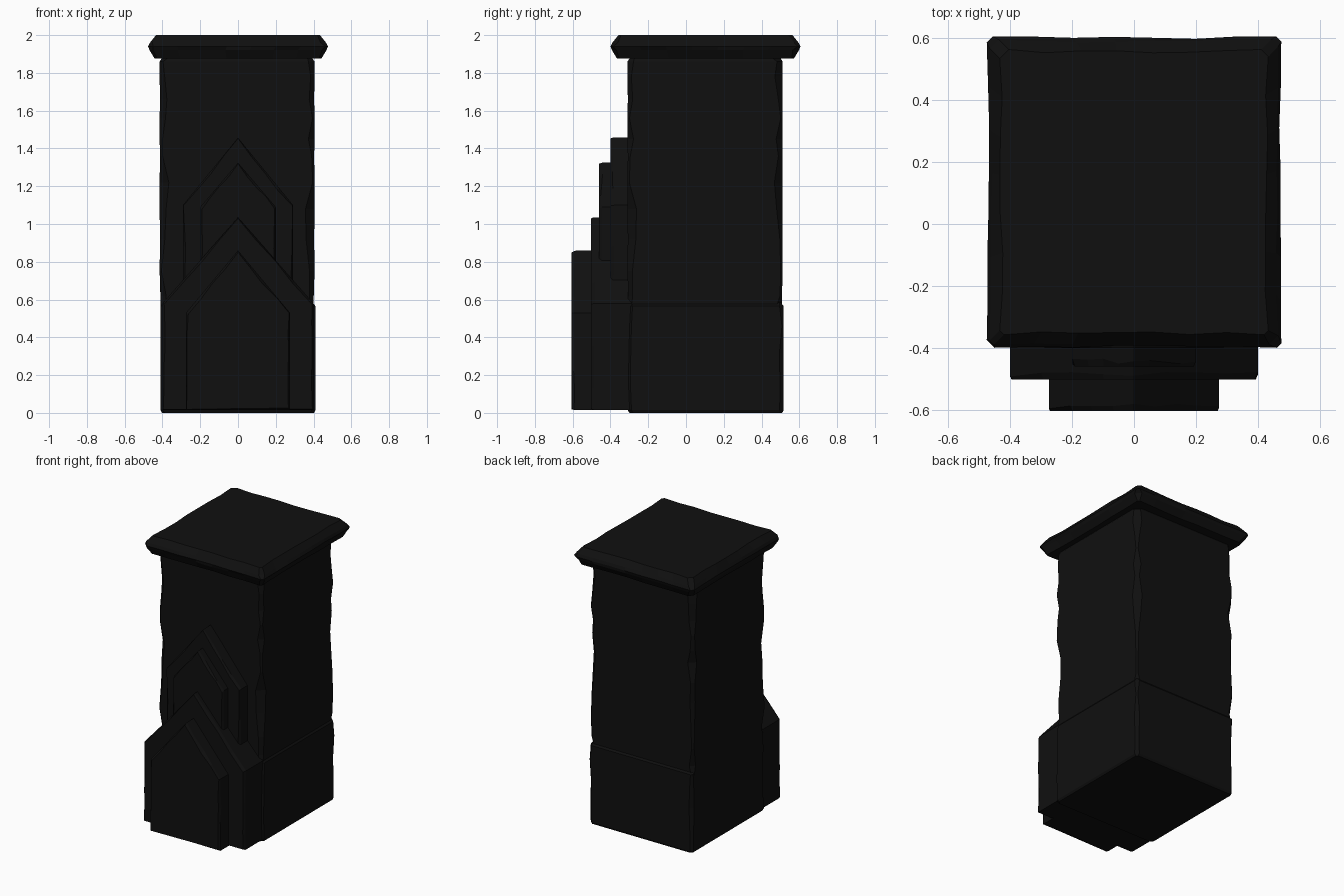
import bpy
import bmesh
import random
from mathutils import Vector

random.seed(7)

old = bpy.data.objects.get("Cube")
if old:
    bpy.data.objects.remove(old, do_unlink=True)

# Single dark stone colour
stone = bpy.data.materials.new("black stone")
stone.use_nodes = True
colour = (0.005, 0.005, 0.005, 1)
stone.diffuse_color = colour
stone.node_tree.nodes["Principled BSDF"].inputs["Base Color"].default_value = colour


def loft(name, rings):
    """Skin a stack of equal-length point rings and close both ends."""
    bm = bmesh.new()
    loops = [[bm.verts.new(p) for p in ring] for ring in rings]
    for low, high in zip(loops, loops[1:]):
        for i in range(len(low)):
            j = (i + 1) % len(low)
            bm.faces.new((low[i], low[j], high[j], high[i]))
    bm.faces.new(loops[0][::-1])
    bm.faces.new(loops[-1])
    bmesh.ops.recalc_face_normals(bm, faces=bm.faces)
    mesh = bpy.data.meshes.new(name)
    bm.to_mesh(mesh)
    bm.free()
    mesh.materials.append(stone)
    obj = bpy.data.objects.new(name, mesh)
    bpy.context.collection.objects.link(obj)
    return obj


def block_ring(x0, x1, y0, y1, z, chips, sides=1, wobble=0):
    """Rectangle with chipped corners; long sides may be split and worn inward."""
    corners = [(x0, y0), (x1, y0), (x1, y1), (x0, y1)]
    centre = Vector(((x0 + x1) / 2, (y0 + y1) / 2))
    points = []
    for i in range(4):
        a, b = Vector(corners[i]), Vector(corners[(i + 1) % 4])
        along = (b - a).normalized()
        start, end = a + along * chips[i], b - along * chips[(i + 1) % 4]
        inward = Vector((-along.y, along.x))
        for k in range(sides + 1):
            p = start.lerp(end, k / sides)
            if 0 < k < sides:
                p += inward * random.uniform(0, wobble)
            points.append((p.x, p.y, z))
    return points


def chipped_block(name, x0, x1, y0, y1, levels, deep):
    """Block whose upright corners are chipped by a random amount per level."""
    rings = []
    for z, inset in levels:
        chips = [random.uniform(0.008, deep) for _ in range(4)]
        rings.append(block_ring(x0 + inset, x1 - inset, y0 + inset, y1 - inset, z, chips))
    return loft(name, rings)


def gable(name, half, eave, apex, front, back=-0.28, bottom=0.015):
    """Pointed slab with a worn front edge."""
    outline = [(-half, bottom), (half, bottom), (half, eave), (0, apex), (-half, eave)]
    splits = [1, 5, 4, 4, 5]
    edge = []
    for i, n in enumerate(splits):
        a, b = Vector(outline[i]), Vector(outline[(i + 1) % 5])
        edge += [a.lerp(b, k / n) for k in range(n)]
    heart = Vector((0, eave * 0.7))
    worn = []
    for p in edge:
        wear = random.uniform(0.003, 0.016)
        if p.y == apex:
            wear = 0.004
        worn.append(p + (heart - p).normalized() * wear)
    rings = [[(p.x, back, p.y) for p in edge],
             [(p.x, front + random.uniform(0.008, 0.025), p.y) for p in edge],
             [(p.x, front, p.y) for p in worn]]
    return loft(name, rings)


# Tower shaft and the slightly wider plinth
chipped_block("shaft", -0.415, 0.405, -0.31, 0.512,
              [(0.54, 0.005), (0.62, 0.004), (0.75, 0), (0.92, 0.002), (1.08, 0),
               (1.22, 0), (1.36, 0.002), (1.45, 0), (1.56, 0), (1.66, 0.002),
               (1.78, 0), (1.86, 0), (1.89, 0.02)], 0.05)
chipped_block("plinth", -0.41, 0.41, -0.308, 0.517,
              [(0, 0.008), (0.015, 0), (0.16, 0), (0.32, 0), (0.46, 0),
               (0.565, 0), (0.585, 0.015)], 0.025)

# Overhanging cap slab with a pointed rim
cap_rings = []
for z, inset, wobble in [(1.875, 0.035, 0.01), (1.92, 0.008, 0.01), (1.94, 0, 0.008),
                         (1.96, 0.01, 0.01), (2.0, 0.042, 0.012)]:
    chips = [random.uniform(0.01, 0.035) for _ in range(4)]
    cap_rings.append(block_ring(-0.476, 0.476, -0.4, 0.606, z, chips, 7, wobble))
    cap_rings[-1] = [(x * (1 - inset / 0.476), 0.103 + (y - 0.103) * (1 - inset / 0.503), h)
                     for x, y, h in cap_rings[-1]]
loft("cap", cap_rings)

# Stepped pointed gables on the front
gable("porch_front", 0.275, 0.53, 0.86, -0.605)
gable("porch_surround", 0.4, 0.58, 1.035, -0.503)
gable("upper_gable_front", 0.2, 1.09, 1.325, -0.46)
gable("upper_gable_surround", 0.292, 1.1, 1.457, -0.4)
